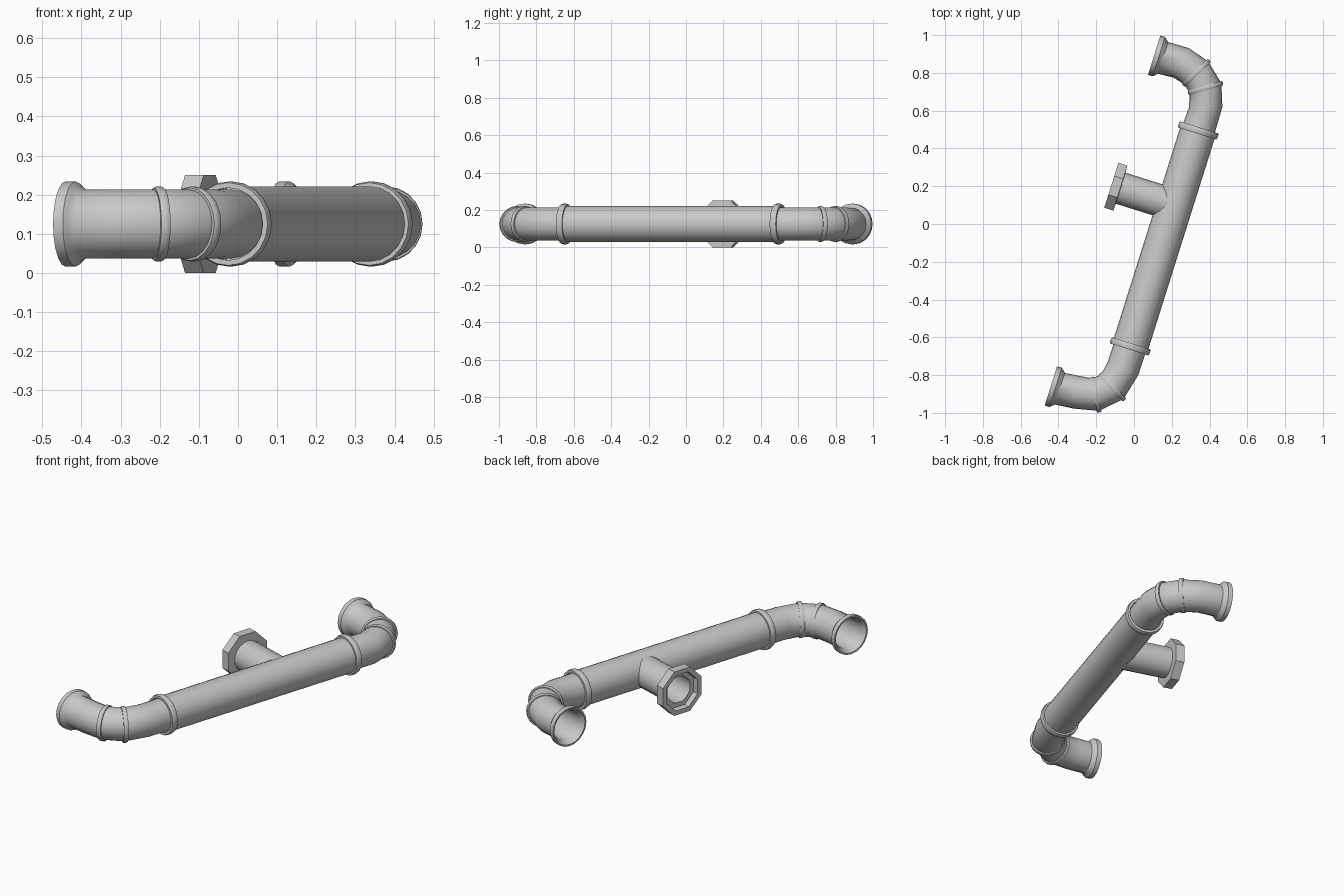
import bpy, bmesh, math
from mathutils import Vector

cube = bpy.data.objects.get("Cube")
if cube:
    bpy.data.objects.remove(cube)

grey = bpy.data.materials.new("light grey")
grey.use_nodes = True
GREY = (0.58, 0.58, 0.58, 1)
grey.diffuse_color = GREY
grey.node_tree.nodes["Principled BSDF"].inputs["Base Color"].default_value = GREY

AXIS_Z = 0.125
ALONG = Vector((0.3, 0.954)).normalized()      # main pipe direction
OUT = Vector((-ALONG.y, ALONG.x))              # direction of all open mouths


def sweep(name, stations, sides=20, turn=0.0, closed=False):
    """Skin rings given as (centre, direction, radius) in the pipe plane."""
    bm = bmesh.new()
    rings = []
    for p, d, r in stations:
        d = Vector(d).normalized()
        ring = []
        for i in range(sides):
            a = math.tau * i / sides + turn
            c, s = r * math.cos(a), r * math.sin(a)
            ring.append(bm.verts.new((p[0] + d.y * c, p[1] - d.x * c, AXIS_Z + s)))
        rings.append(ring)
    pairs = list(zip(rings, rings[1:]))
    if closed:
        pairs.append((rings[-1], rings[0]))
    for a, b in pairs:
        for i in range(sides):
            j = (i + 1) % sides
            bm.faces.new((a[i], a[j], b[j], b[i]))
    bmesh.ops.recalc_face_normals(bm, faces=bm.faces)
    mesh = bpy.data.meshes.new(name)
    bm.to_mesh(mesh)
    bm.free()
    mesh.materials.append(grey)
    obj = bpy.data.objects.new(name, mesh)
    bpy.context.collection.objects.link(obj)
    bpy.ops.object.select_all(action="DESELECT")
    obj.select_set(True)
    bpy.context.view_layer.objects.active = obj
    bpy.ops.object.shade_smooth_by_angle(angle=math.radians(40))
    return obj


def straight(end, d, profile):
    """Stations along a straight axis; profile holds (offset, radius)."""
    return [(Vector(end) + d * o, d, r) for o, r in profile]


def collar(name, p, d, r, w):
    """Rounded ring around a pipe."""
    d = Vector(d).normalized()
    h = w / 2
    sweep(name, straight(p, d, [(-h, r * 0.85), (-h, r * 0.97), (-h * 0.5, r),
                                (h * 0.5, r), (h, r * 0.97), (h, r * 0.85)]), closed=True)


def elbow(name, path, mouth, big, small):
    """Hollow bent pipe ending in a flared, open mouth."""
    R = 0.088
    outer = [(p, d, R) for p, d in path]
    inner = [(p, d, R * 0.92) for p, d in reversed(path)]
    flare = straight(mouth, OUT, [(-0.05, R), (-0.036, 0.1), (-0.026, 0.109), (0, 0.109),
                                  (0, 0.1), (-0.03, 0.083)])
    sweep(name, outer + flare + inner)
    collar(name + "_end_collar", *path[0], 0.109, 0.034)
    for i, k in enumerate((big, small)):
        collar(name + "_bend_collar_%d" % (i + 1), *path[k], 0.096, 0.024)


# Main straight pipe
front_end, back_end = Vector((-0.02, -0.648)), Vector((0.34, 0.495))
sweep("main_pipe", [(front_end, ALONG, 0.08), (front_end, ALONG, 0.096),
                    (back_end, ALONG, 0.096), (back_end, ALONG, 0.08)])

# Bent pipes at both ends
elbow("back_elbow", [(back_end, ALONG), ((0.38, 0.62), (0, 1)), ((0.378, 0.72), (-0.28, 0.96)),
                     ((0.33, 0.80), (-0.69, 0.72)), ((0.25, 0.853), (-0.88, 0.45))],
      (0.107, 0.894), 2, 3)
elbow("front_elbow", [(front_end, -ALONG), ((-0.058, -0.765), (-0.38, -0.92)),
                      ((-0.115, -0.862), (-0.73, -0.68)), ((-0.203, -0.903), (-0.96, -0.2)),
                      ((-0.308, -0.89), (-0.98, 0.12))],
      (-0.44, -0.857), 2, 3)

# Side branch with its eight-sided flange
branch_end = (-0.12, 0.205)
sweep("branch_pipe", straight(branch_end, OUT, [(-0.34, 0.086), (-0.03, 0.086),
                                                (-0.03, 0.076), (-0.3, 0.076)]))
sweep("branch_flange", straight(branch_end, OUT, [(-0.03, 0.078), (-0.052, 0.085),
                                                  (-0.05, 0.135), (0, 0.135),
                                                  (0, 0.108), (-0.03, 0.104)]),
      sides=8, turn=math.pi / 8, closed=True)
